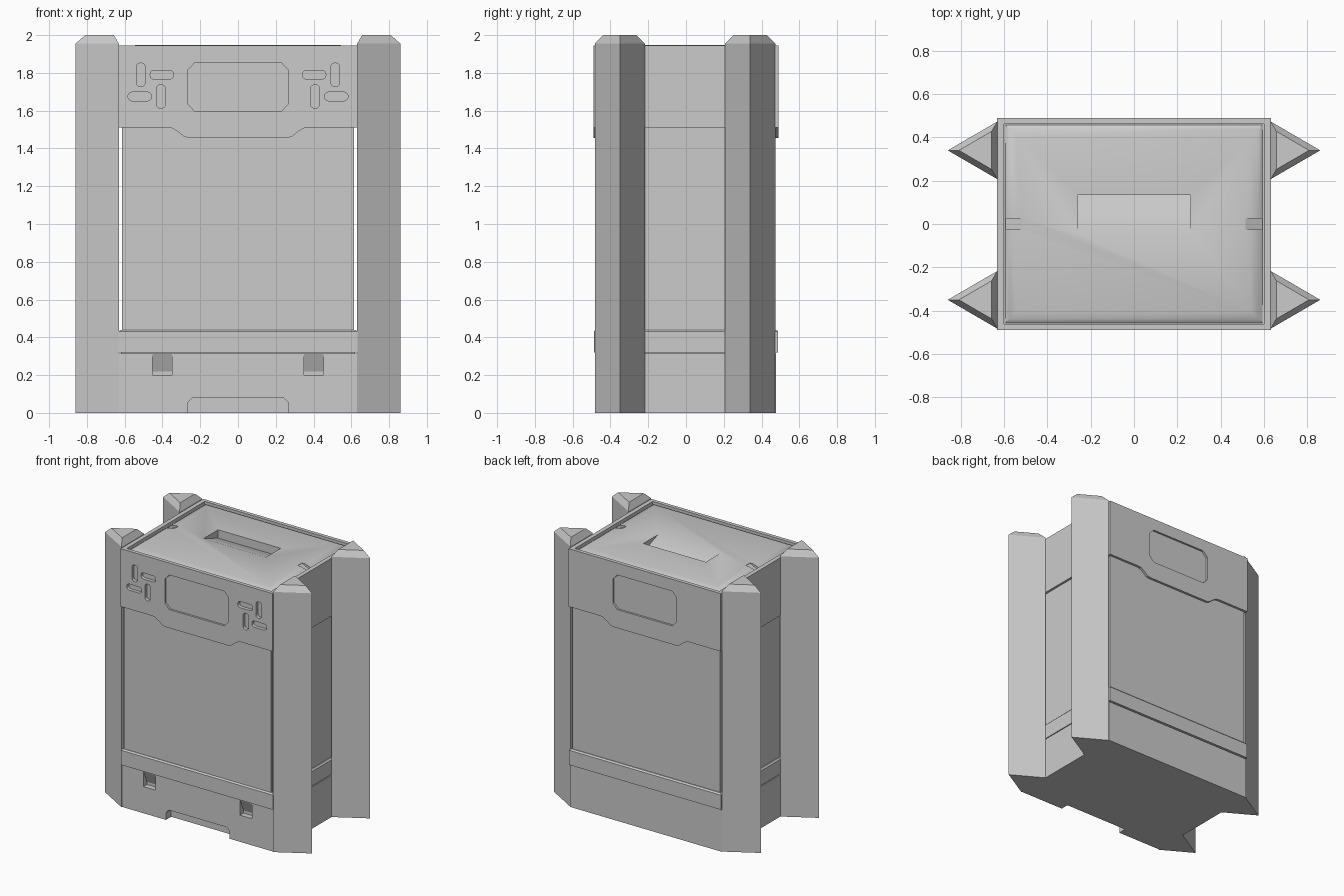
import bpy, bmesh, math

if "Cube" in bpy.data.objects:
    bpy.data.objects.remove(bpy.data.objects["Cube"])


def loft(name, rings):
    """Closed solid through rings of equal point count."""
    bm = bmesh.new()
    rows = [[bm.verts.new(p) for p in r] for r in rings]
    n = len(rows[0])
    for a, b in zip(rows, rows[1:]):
        for i in range(n):
            bm.faces.new((a[i], a[(i + 1) % n], b[(i + 1) % n], b[i]))
    bm.faces.new(rows[0])
    bm.faces.new(rows[-1])
    bmesh.ops.recalc_face_normals(bm, faces=bm.faces)
    me = bpy.data.meshes.new(name)
    bm.to_mesh(me)
    bm.free()
    ob = bpy.data.objects.new(name, me)
    bpy.context.collection.objects.link(ob)
    return ob


def front_profile(name, pts, y0, y1):
    return loft(name, [[(x, y, z) for x, z in pts] for y in (y0, y1)])


def side_profile(name, pts, x0, x1):
    return loft(name, [[(x, y, z) for y, z in pts] for x in (x0, x1)])


def rect(hx, hy, z):
    return [(-hx, -hy, z), (hx, -hy, z), (hx, hy, z), (-hx, hy, z)]


def box(name, hx, hy, z0, z1):
    return loft(name, [rect(hx, hy, z0), rect(hx, hy, z1)])


def cut(targets, cutter):
    cutter.hide_render = True
    for t in targets:
        m = t.modifiers.new("cut", 'BOOLEAN')
        m.operation, m.solver, m.object = 'DIFFERENCE', 'EXACT', cutter
        bpy.context.view_layer.objects.active = t
        bpy.ops.object.modifier_apply(modifier=m.name)
    bpy.data.objects.remove(cutter)


def pill(cx, cz, vertical):
    """Rounded slot outline in the front plane."""
    pts = []
    for sx, sz, start in ((1, 1, 0), (-1, 1, 90), (-1, -1, 180), (1, -1, 270)):
        for k in range(4):
            a = math.radians(start + 30 * k)
            u = sx * 0.042 + 0.02 * math.cos(a)
            v = sz * 0.003 + 0.02 * math.sin(a)
            pts.append((cx + v, cz + u) if vertical else (cx + u, cz + v))
    return pts


# Base with a foot notch and two wedge-shaped latch pockets
base = box("base", 0.632, 0.477, 0, 0.314)
cut([base], front_profile("cutter", [(-0.265, -0.1), (0.265, -0.1), (0.265, 0.055),
                                     (0.24, 0.08), (-0.24, 0.08), (-0.265, 0.055)], -0.6, -0.415))
for s in (-1, 1):
    cut([base], side_profile("cutter", [(-0.52, 0.2), (-0.435, 0.2), (-0.435, 0.22),
                                        (-0.475, 0.312), (-0.52, 0.312)], s * 0.35, s * 0.452))
box("base_seam", 0.62, 0.468, 0.30, 0.33)

# Band above the base, with chamfered upper edge
loft("base_band", [rect(0.632, 0.488, 0.32), rect(0.632, 0.488, 0.43), rect(0.622, 0.478, 0.44)])

# Main body and the two front door panels
box("body", 0.615, 0.472, 0.42, 1.52)
seam = [(-0.148, 1.515), (-0.148, 1.015), (0, 0.805), (0, 0.43)]
front_profile("left_door", seam + [(-0.615, 0.43), (-0.615, 1.515)], -0.475, -0.46)
front_profile("right_door", seam + [(0.608, 0.43), (0.608, 1.515)], -0.478, -0.46)

# Top housing with a dropped lower edge
half = [(0.26, 1.456), (0.285, 1.462), (0.32, 1.49), (0.345, 1.506), (0.37, 1.51),
        (0.632, 1.51), (0.632, 1.945)]
housing = front_profile("top_housing", half + [(-x, z) for x, z in reversed(half)], -0.49, 0.49)

# Recessed display panels, front and back
panel = [(0.265, 1.635), (0.265, 1.815), (0.228, 1.855), (-0.228, 1.855),
         (-0.265, 1.815), (-0.265, 1.635), (-0.228, 1.595), (0.228, 1.595)]
for s in (-1, 1):
    cut([housing], front_profile("cutter", panel, s * 0.475, s * 0.6))

# Vent slots on the front
for s in (-1, 1):
    for x, z, vertical in ((0.515, 1.79, True), (0.403, 1.79, False),
                           (0.52, 1.675, False), (0.408, 1.675, True)):
        cut([housing], front_profile("cutter", pill(s * x, z, vertical), -0.6, -0.465))

# Lid sitting inside the rim, with sloping borders
cut([housing], box("cutter", 0.6, 0.462, 1.918, 2.1))
lid = loft("lid", [rect(0.594, 0.456, 1.905), rect(0.594, 0.456, 1.924),
                   rect(0.575, 0.438, 1.938), rect(0.54, 0.405, 1.948)])

# Sloping grip pocket and the two side latch pockets in the lid
cut([housing, lid], side_profile("cutter", [(-0.04, 1.948), (0.135, 1.885), (0.135, 2.1),
                                            (-0.04, 2.1)], -0.26, 0.26))
for s in (-1, 1):
    cut([housing, lid], front_profile("cutter", [(s * 0.515, 1.946), (s * 0.592, 1.908),
                                                 (s * 0.592, 2.1), (s * 0.515, 2.1)], -0.025, 0.025))
bpy.ops.object.select_all(action='DESELECT')
lid.select_set(True)
bpy.context.view_layer.objects.active = lid
bpy.ops.object.shade_smooth_by_angle(angle=math.radians(30))

# Triangular corner posts with tapered tops
for side, s in (("left", -1), ("right", 1)):
    for end, cy in (("front", -0.35), ("back", 0.34)):
        def tri(k, z):
            return [(s * (0.708 + k * dx), cy + k * dy, z)
                    for dx, dy in ((-0.077, -0.133), (0.152, 0), (-0.077, 0.133))]
        loft(f"{end}_{side}_post", [tri(1, 0), tri(1, 1.955), tri(0.66, 2.0)])
